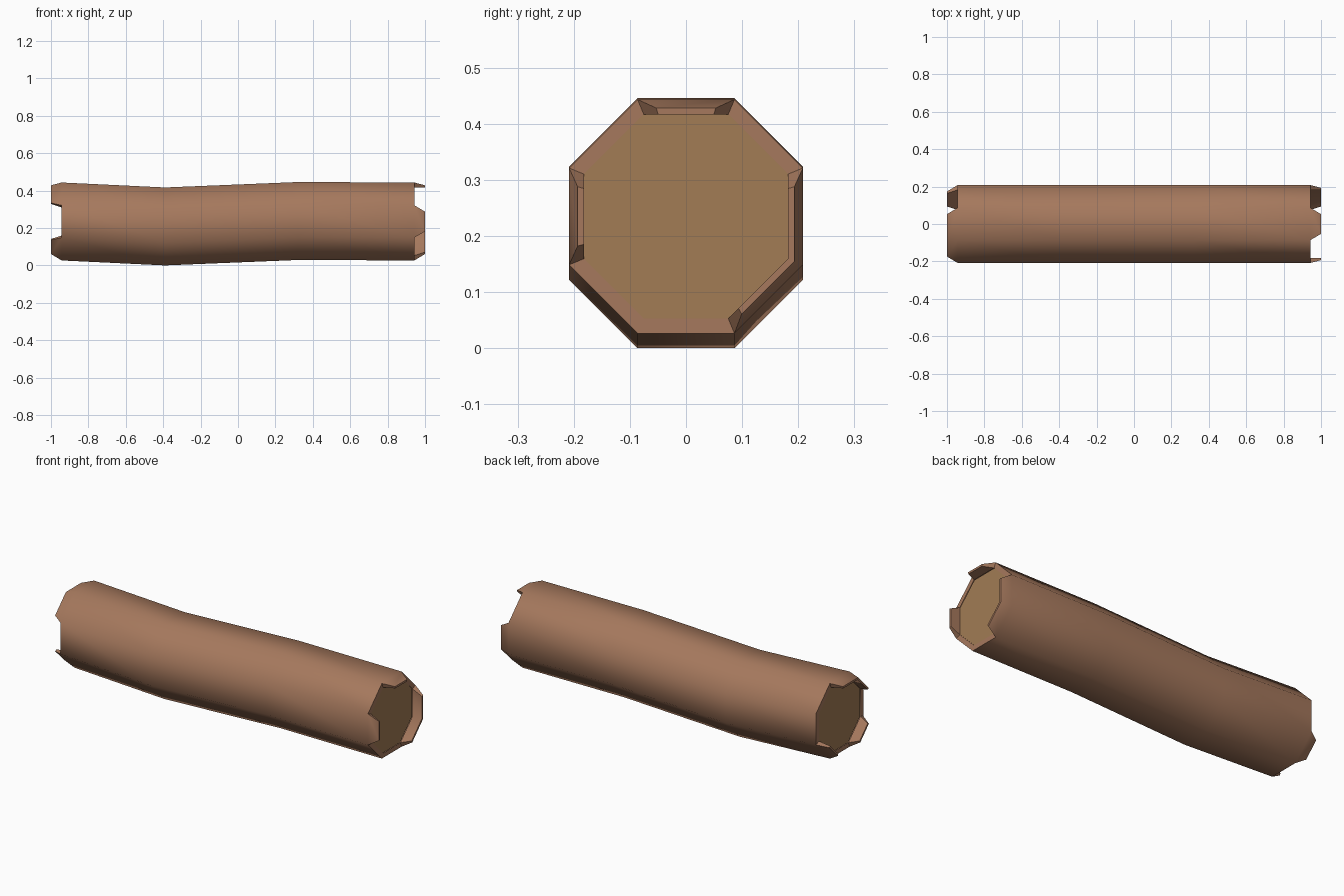
import bpy, bmesh, math
from mathutils import Vector

if "Cube" in bpy.data.objects:
    bpy.data.objects.remove(bpy.data.objects["Cube"])

OUT, TIP, INN = 0.2255, 0.209, 0.197   # corner radii: bark, tooth tip, inside
ROOT, END = 0.943, 1.0


def material(name, col):
    m = bpy.data.materials.new(name)
    m.diffuse_color = (*col, 1)
    m.use_nodes = True
    m.node_tree.nodes["Principled BSDF"].inputs["Base Color"].default_value = m.diffuse_color
    return m


def corner(k, r, x, zc):
    a = math.radians(22.5 + 45 * k)
    return Vector((x, r * math.cos(a), zc + r * math.sin(a)))


def finish(bm, name, mat):
    bmesh.ops.recalc_face_normals(bm, faces=bm.faces)
    me = bpy.data.meshes.new(name)
    bm.to_mesh(me)
    bm.free()
    ob = bpy.data.objects.new(name, me)
    bpy.context.collection.objects.link(ob)
    me.materials.append(mat)
    bpy.ops.object.select_all(action='DESELECT')
    ob.select_set(True)
    bpy.context.view_layer.objects.active = ob
    bpy.ops.object.shade_smooth_by_angle(angle=math.radians(50))
    return ob


bark = material("bark", (0.38, 0.19, 0.11))
wood = material("cut_wood", (0.36, 0.20, 0.09))

# Gently bent octagonal bark: (x, centre height)
stations = [(-ROOT, 0.235), (-0.39, 0.2085), (0.32, 0.2375), (ROOT, 0.235)]
bm = bmesh.new()
rings = [[bm.verts.new(corner(k, OUT, x, z)) for k in range(8)] for x, z in stations]
for a, b in zip(rings, rings[1:]):
    for k in range(8):
        bm.faces.new((a[k], a[(k + 1) % 8], b[(k + 1) % 8], b[k]))


# Broken bark edge: runs of neighbouring sides stick out past the cut wood
def bark_edge(bm, ring, sign, zc, runs):
    inner = [bm.verts.new(corner(k, INN, sign * ROOT, zc)) for k in range(8)]
    toothed = {k % 8 for start, n in runs for k in range(start, start + n)}
    for k in range(8):
        if k not in toothed:
            j = (k + 1) % 8
            bm.faces.new((ring[k], ring[j], inner[j], inner[k]))
    for start, n in runs:
        ks = range(start, start + n + 1)
        rows = []
        for r in (TIP, INN):
            pts = [corner(k, r, sign * END, zc) for k in ks]
            first = pts[0].lerp(pts[1], 0.17)
            last = pts[-1].lerp(pts[-2], 0.17)
            pts[0], pts[-1] = first, last
            rows.append([bm.verts.new(p) for p in pts])
        o, i = rows
        for t in range(n):
            a, b = ks[t] % 8, ks[t + 1] % 8
            bm.faces.new((ring[a], ring[b], o[t + 1], o[t]))
            bm.faces.new((o[t], o[t + 1], i[t + 1], i[t]))
            bm.faces.new((i[t], i[t + 1], inner[b], inner[a]))
        for t in (0, n):
            c = ks[t] % 8
            bm.faces.new((ring[c], o[t], i[t], inner[c]))


bark_edge(bm, rings[0], -1, 0.235, [(1, 2), (4, 1), (6, 1)])
bark_edge(bm, rings[-1], 1, 0.235, [(1, 1), (3, 1), (6, 2)])
finish(bm, "log_bark", bark)

# Cut wood faces just inside each end
for name, s in (("left_cut_face", -1), ("right_cut_face", 1)):
    bm = bmesh.new()
    f = bm.faces.new([bm.verts.new(corner(k, INN, s * (ROOT - 0.002), 0.235)) for k in range(8)])
    f.normal_update()
    if f.normal.x * s < 0:
        f.normal_flip()
    me = bpy.data.meshes.new(name)
    bm.to_mesh(me)
    bm.free()
    me.materials.append(wood)
    bpy.context.collection.objects.link(bpy.data.objects.new(name, me))
